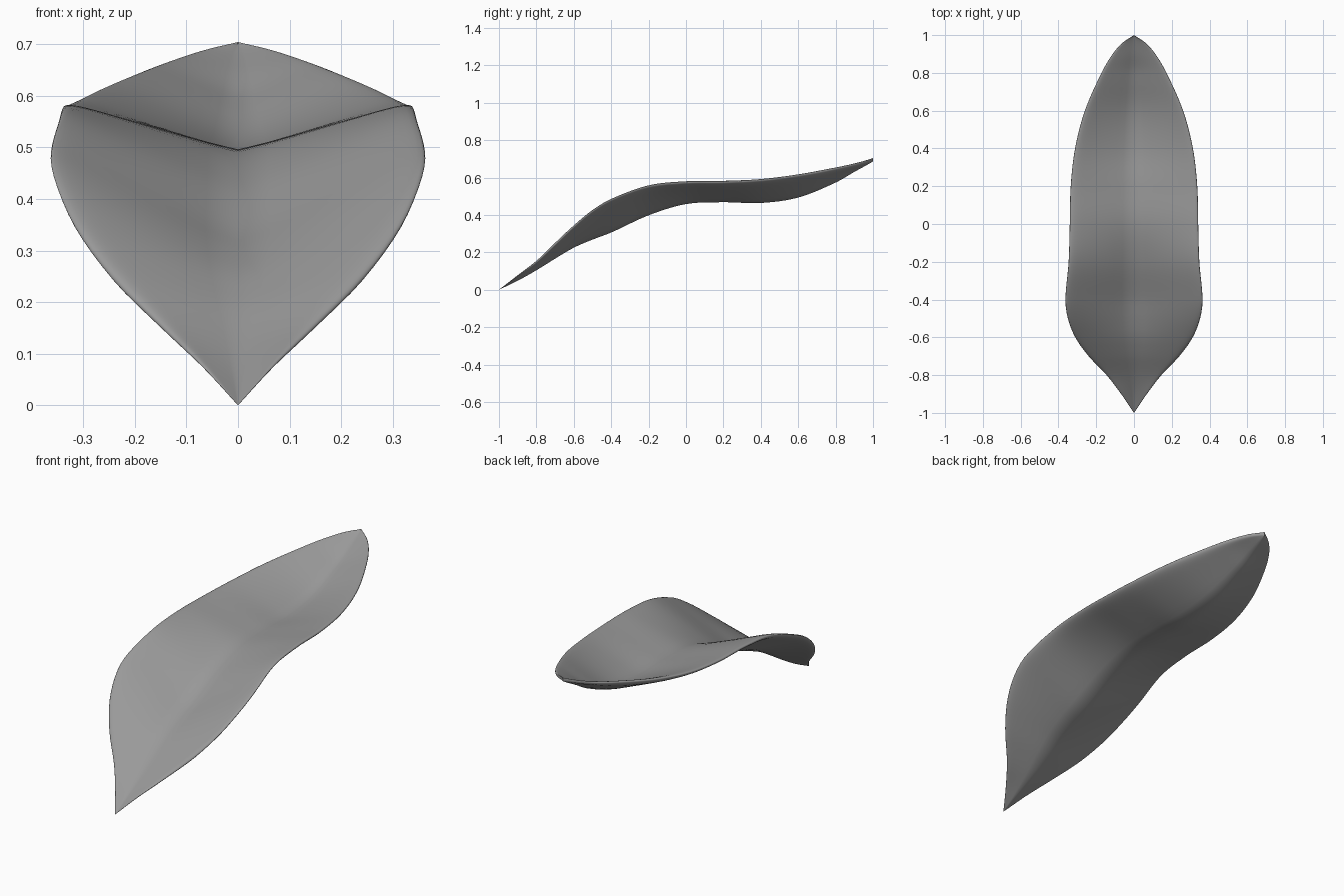
import bpy, bmesh, math

if "Cube" in bpy.data.objects:
    bpy.data.objects.remove(bpy.data.objects["Cube"])

# stations along the leaf: y, half width, rim height, underside midrib height
STATIONS = [
    (-1.00, 0.000, 0.000, 0.000), (-0.90, 0.068, 0.078, 0.048),
    (-0.80, 0.145, 0.155, 0.104), (-0.70, 0.240, 0.252, 0.166),
    (-0.60, 0.311, 0.347, 0.225), (-0.50, 0.350, 0.430, 0.268),
    (-0.40, 0.363, 0.490, 0.306), (-0.20, 0.346, 0.562, 0.398),
    (0.00, 0.340, 0.583, 0.458), (0.20, 0.335, 0.585, 0.468),
    (0.40, 0.312, 0.595, 0.464), (0.60, 0.260, 0.620, 0.493),
    (0.80, 0.172, 0.655, 0.573), (0.90, 0.113, 0.675, 0.630),
    (0.96, 0.060, 0.690, 0.663), (1.00, 0.000, 0.702, 0.686)]


def sample(y):
    """Smooth cubic through the stations."""
    S = STATIONS
    i = max(k for k in range(len(S) - 1) if S[k][0] <= y + 1e-9)

    def slope(k, c):
        a, b = S[max(k - 1, 0)], S[min(k + 1, len(S) - 1)]
        return (b[c] - a[c]) / (b[0] - a[0])
    h = S[i + 1][0] - S[i][0]
    t = (y - S[i][0]) / h
    return [(2*t**3 - 3*t*t + 1) * S[i][c] + (t**3 - 2*t*t + t) * h * slope(i, c)
            + (3*t*t - 2*t**3) * S[i + 1][c] + (t**3 - t*t) * h * slope(i + 1, c)
            for c in (1, 2, 3)]


# closed cross-sections: V-folded blade with rounded rims
NY, NU, E = 90, 28, 0.03
bm = bmesh.new()
rings = []
for j in range(1, NY):
    y = -math.cos(math.pi * j / NY)
    w, rim, mid = sample(y)
    thick = 0.028 * min(1, (1 + y) / 0.3, 0.55 + (1 - y) / 0.6)
    rim -= thick * 0.3
    ring = []
    for k in range(2 * NU):
        a = math.pi * k / NU
        u = math.copysign(abs(math.cos(a)) ** 0.8, math.cos(a))
        fold = (math.sqrt(u * u + E * E) - E) / (math.sqrt(1 + E * E) - E)
        half = thick / 2 * max(0, 1 - u ** 16) ** 0.5
        base = mid + thick / 2
        z = base + (rim - base) * fold + math.copysign(half, math.sin(a))
        ring.append(bm.verts.new((w * u, y, z)))
    rings.append(ring)
for r, s in zip(rings, rings[1:]):
    for k in range(2 * NU):
        n = (k + 1) % (2 * NU)
        bm.faces.new((r[k], r[n], s[n], s[k]))

# pointed ends
for ring, p in ((rings[0], (0, -1, 0)), (rings[-1], (0, 1, 0.695))):
    tip = bm.verts.new(p)
    for k in range(2 * NU):
        bm.faces.new((ring[k], ring[(k + 1) % (2 * NU)], tip))
bmesh.ops.recalc_face_normals(bm, faces=bm.faces)
for f in bm.faces:
    f.smooth = True

mesh = bpy.data.meshes.new("leaf")
bm.to_mesh(mesh)
bm.free()
leaf = bpy.data.objects.new("leaf", mesh)
bpy.context.collection.objects.link(leaf)

# dark grey colour
mat = bpy.data.materials.new("dark_grey")
mat.diffuse_color = (0.32, 0.32, 0.32, 1)
mat.use_nodes = True
mat.node_tree.nodes["Principled BSDF"].inputs["Base Color"].default_value = mat.diffuse_color
mesh.materials.append(mat)
